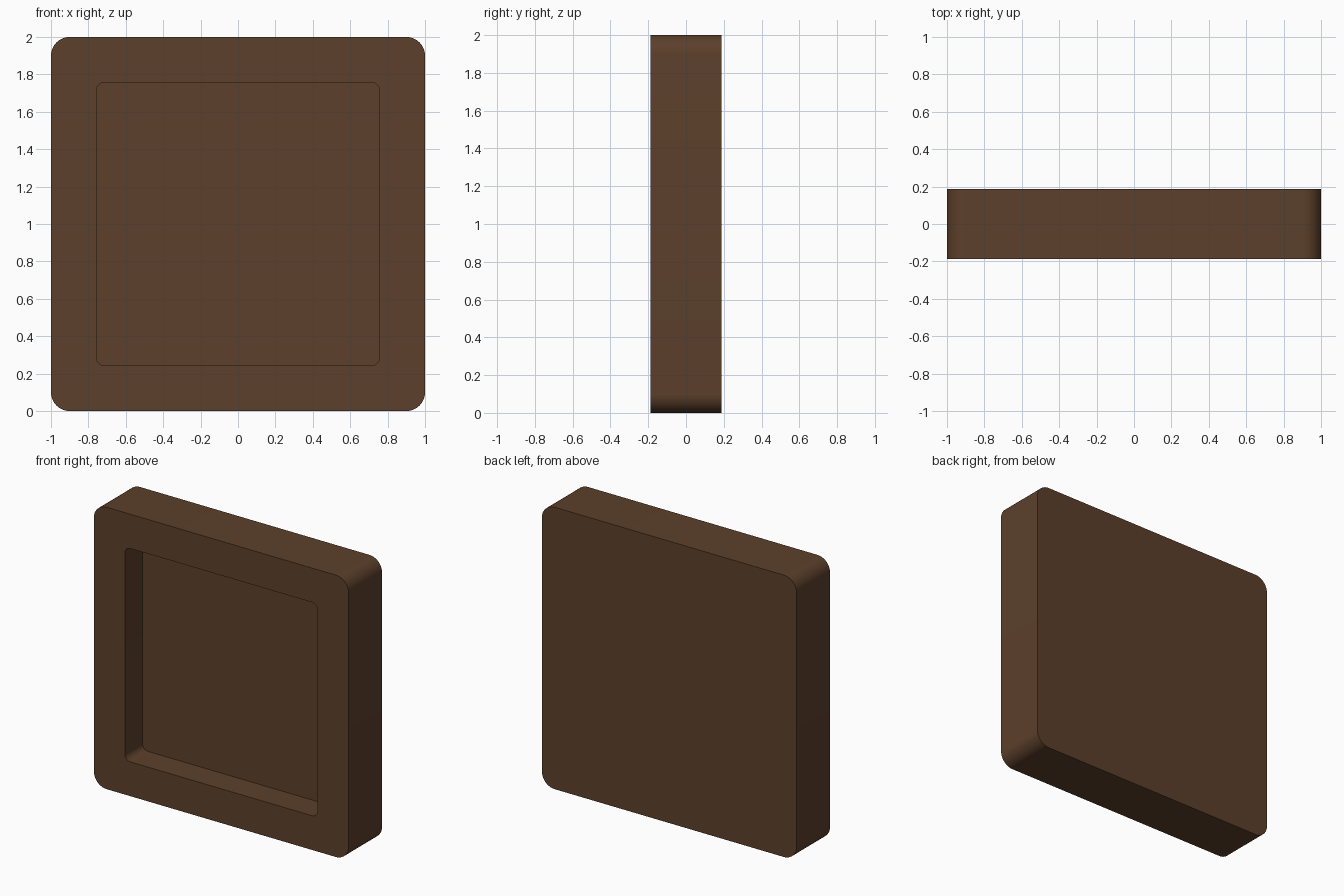
import bpy, bmesh, math

if "Cube" in bpy.data.objects:
    bpy.data.objects.remove(bpy.data.objects["Cube"])

wood = bpy.data.materials.new("dark brown wood")
wood.diffuse_color = (0.107, 0.051, 0.024, 1)
wood.use_nodes = True
wood.node_tree.nodes["Principled BSDF"].inputs["Base Color"].default_value = wood.diffuse_color

SEAM = 0.008


def rounded_square(half, radius, segs=10):
    """Outline in x/z, centred on z = 1."""
    pts = []
    for k, (sx, sz) in enumerate(((1, 1), (-1, 1), (-1, -1), (1, -1))):
        c = half - radius
        for i in range(segs + 1):
            a = math.pi / 2 * (k + i / segs)
            pts.append((sx * c + radius * math.cos(a), 1 + sz * c + radius * math.sin(a)))
    return pts


def make_part(name, y0, y1, hole=None):
    bm = bmesh.new()

    def loop(pts, y):
        return [bm.verts.new((x, y, z)) for x, z in pts]

    def bridge(a, b):
        n = len(a)
        for i in range(n):
            j = (i + 1) % n
            bm.faces.new((a[i], a[j], b[j], b[i]))

    outer = rounded_square(1.0, 0.1)
    front, back = loop(outer, y0), loop(outer, y1)
    bridge(front, back)
    if hole:
        inner_front, inner_back = loop(hole, y0), loop(hole, y1)
        bridge(inner_front, front)
        bridge(back, inner_back)
        bridge(inner_back, inner_front)
    else:
        bm.faces.new(front)
        bm.faces.new(back)
    bmesh.ops.recalc_face_normals(bm, faces=bm.faces)
    me = bpy.data.meshes.new(name)
    bm.to_mesh(me)
    bm.free()
    me.materials.append(wood)
    ob = bpy.data.objects.new(name, me)
    bpy.context.collection.objects.link(ob)
    bpy.context.view_layer.objects.active = ob
    ob.select_set(True)
    bpy.ops.object.shade_smooth_by_angle(angle=math.radians(30))
    ob.select_set(False)


# front frame with the rounded opening
make_part("front_frame", -0.188, SEAM, rounded_square(0.757, 0.045))
# solid back panel closing the recess
make_part("back_panel", SEAM, 0.188)
